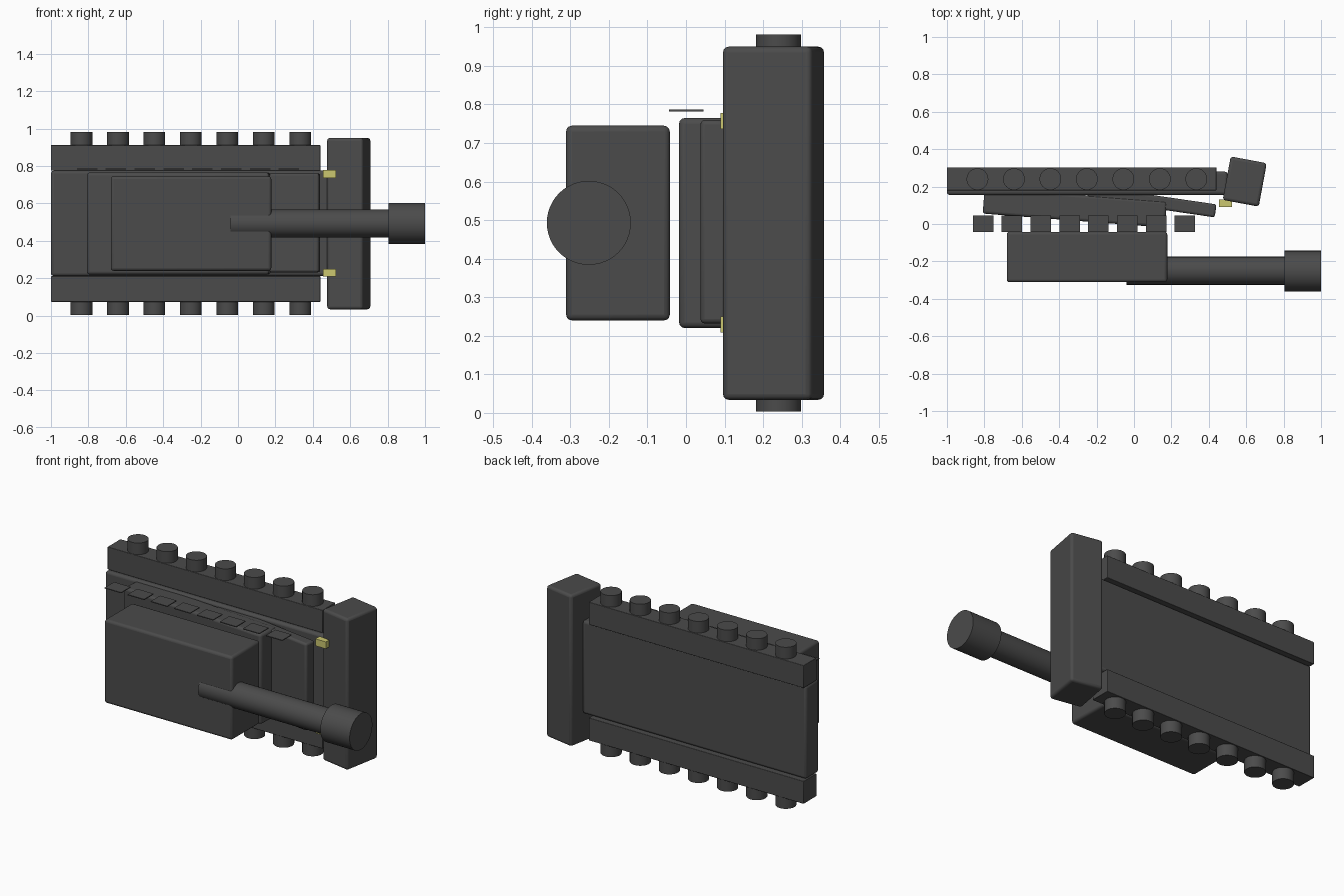
import bpy, math
from mathutils import Vector

if "Cube" in bpy.data.objects:
    bpy.data.objects.remove(bpy.data.objects["Cube"])


def material(name, rgb):
    m = bpy.data.materials.new(name)
    m.diffuse_color = (*rgb, 1)
    m.use_nodes = True
    m.node_tree.nodes["Principled BSDF"].inputs["Base Color"].default_value = m.diffuse_color
    return m


GREY = material("dark grey", (0.07, 0.07, 0.07))
YELLOW = material("lamp yellow", (0.60, 0.57, 0.16))
MID = 0.493  # z of the symmetry plane


def finish(name, mat):
    ob = bpy.context.object
    ob.name = name
    ob.data.materials.append(mat)
    return ob


def box(name, lo, hi, bevel=0.0, angle=0.0, mat=GREY):
    """Box between two corners, turned about z through its centre."""
    lo, hi = Vector(lo), Vector(hi)
    bpy.ops.mesh.primitive_cube_add(size=1, location=(lo + hi) / 2)
    ob = finish(name, mat)
    ob.scale = hi - lo
    bpy.ops.object.transform_apply(location=False, rotation=False, scale=True)
    ob.rotation_euler.z = math.radians(angle)
    if bevel:
        b = ob.modifiers.new("rounded edges", 'BEVEL')
        b.width = bevel
        b.segments = 3
        bpy.ops.object.shade_smooth_by_angle(angle=math.radians(35))
    return ob


def cylinder(name, radius, length, centre, axis='Z'):
    bpy.ops.mesh.primitive_cylinder_add(vertices=48, radius=radius, depth=length, location=centre)
    ob = finish(name, GREY)
    if axis == 'X':
        ob.rotation_euler.y = math.pi / 2
    bpy.ops.object.shade_smooth_by_angle(angle=math.radians(35))
    return ob


# hull and its two tilted deck blocks
box("hull", (-1.0, 0.155, 0.212), (0.50, 0.28, 0.775), 0.015)
box("upper_deck", (-0.805, 0.018, 0.22), (0.172, 0.158, 0.765), 0.015, -4.4)
box("front_plate", (-0.25, 0.085, 0.232), (0.44, 0.155, 0.76), 0.012, -8.3)

# turret and gun
box("turret", (-0.68, -0.311, 0.24), (0.178, -0.042, 0.745), 0.015)
cylinder("gun_barrel", 0.075, 0.86, (0.39, -0.25, MID), 'X')
cylinder("gun_muzzle", 0.109, 0.196, (0.902, -0.252, MID), 'X')

# dozer blade
box("front_blade", (0.494, 0.109, 0.034), (0.690, 0.345, 0.95), 0.015, -10.5)

# tracks, wheels and lamps on both sides
for side, s in (("upper", 1), ("lower", -1)):
    def z(d):
        return MID + s * d

    def pair(a, b):
        return sorted((z(a), z(b)))

    a, b = pair(0.282, 0.419)
    box(side + "_track", (-1.0, 0.18, a), (0.44, 0.303, b), 0.003)
    a, b = pair(0.243, 0.285)
    box(side + "_lamp", (0.455, 0.09, a), (0.525, 0.13, b), mat=YELLOW)
    for i in range(7):
        cylinder(f"{side}_wheel_{i + 1}", 0.058, 0.14, (-0.837 + 0.195 * i, 0.24, z(0.419)))

# row of thin plates along one side
for i in range(8):
    x = -0.807 + 0.1542 * i
    box(f"side_plate_{i + 1}", (x - 0.055, -0.044, 0.782), (x + 0.055, 0.046, 0.787))
